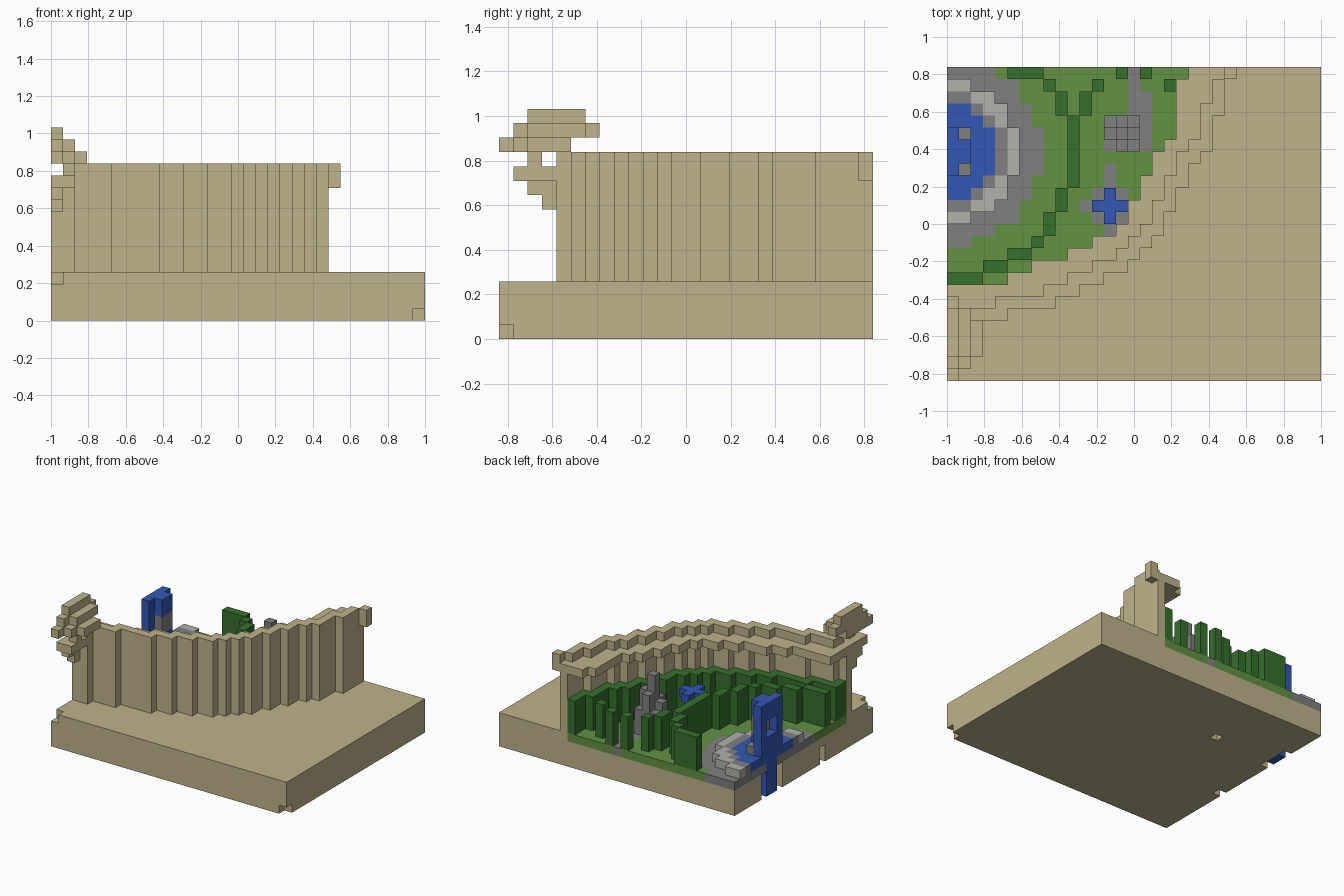
import bpy, bmesh
from math import hypot

if "Cube" in bpy.data.objects:
    bpy.data.objects.remove(bpy.data.objects["Cube"])

NX, NY, FLOOR = 31, 26, 4
V = 2 / NX
cells = {}  # grid cell -> (part, colour)


def srgb(h):
    out = []
    for n in range(0, 6, 2):
        c = int(h[n:n + 2], 16) / 255
        out.append(c / 12.92 if c < 0.04 else ((c + 0.055) / 1.055) ** 2.4)
    return (*out, 1)


COLOURS = {"sandstone": "beb38b", "grass": "629242", "hedge_green": "36702d",
           "grey_stone": "808080", "pale_stone": "b3b1ab", "water_blue": "3357b5"}
materials = {}
for name, code in COLOURS.items():
    mat = bpy.data.materials.new(name)
    mat.use_nodes = True
    mat.diffuse_color = srgb(code)
    bsdf = next(n for n in mat.node_tree.nodes if n.type == "BSDF_PRINCIPLED")
    bsdf.inputs["Base Color"].default_value = srgb(code)
    bsdf.inputs["Roughness"].default_value = 0.9
    materials[name] = mat


def fill(part, colour, xs, ys, zs):
    """Fill a block of grid cells; each span is (start, end) or one index."""
    spans = [range(*s) if isinstance(s, tuple) else (s,) for s in (xs, ys, zs)]
    for i in spans[0]:
        for j in spans[1]:
            for k in spans[2]:
                cells[i, j, k] = (part, colour)


def carve(x, y, zs):
    for k in range(*zs):
        cells.pop((x, y, k), None)


# Stepped outline of the curved wall: where each row ends
ROW_START = [4, 5, 6, 7, 8, 9, 10, 11, 12, 14, 16, 18, 19, 22]
ROW_END = [2, 5, 9, 11, 13, 15, 16, 17, 18, 19, 20, 21, 22, 23]


def reach(j):
    return max([e for s, e in zip(ROW_START, ROW_END) if s <= j], default=0)


def inside(i, j, depth=0):
    return i + depth < reach(j - depth)


# Open court edge, left uncovered by the ledge
COURT = dict(zip(range(8, NY), [5, 7, 10, 12, 14, 15, 15, 16, 16, 17, 17, 18,
                                19, 19, 19, 19, 19, 20]))

# Base slab
fill("base", "sandstone", (0, NX), (0, NY), (0, FLOOR))

# Court floor, wall, ledge and the hedge lining the wall
LEDGE = 11
for j in range(NY):
    for i in range(reach(j)):
        if inside(i, j, 1):
            plaza = hypot(i + 0.5, j + 0.5 - 19) < 7.8
            fill("court_floor", "grey_stone" if plaza else "grass", i, j, FLOOR - 1)
            if not inside(i, j, 2):
                fill("wall_hedge", "hedge_green", i, j, (FLOOR, FLOOR + 4))
        else:
            top = LEDGE if i == 0 or j == NY - 1 else LEDGE + 2
            fill("curved_wall", "sandstone", i, j, (FLOOR, top))
        if i >= COURT.get(j, 0) and (i, j, LEDGE) not in cells:
            fill("wall_ledge", "sandstone", i, j, LEDGE)
fill("wall_end_block", "sandstone", 23, NY - 1, (LEDGE, LEDGE + 2))

# Stepped ornament at the front end of the wall
for x, ys, z in [(0, 3, 9), (0, (2, 4), 10), ((0, 2), (1, 4), 11), (1, 2, 12),
                 (0, (0, 5), 13), (1, (1, 5), 13), (2, (2, 5), 13),
                 (0, (1, 7), 14), (1, (2, 6), 14), (0, (2, 6), 15)]:
    fill("wall_ornament", "sandstone", x, ys, z)

# Inner hedges
for x, y in [((5, 8), 25), (8, 24), (9, (22, 24)), (10, (16, 22)), (9, (14, 16)),
             (8, (12, 14)), (7, 11), ((5, 7), 10), ((3, 5), 9), ((0, 3), 8),
             (11, (22, 24)), (12, 24), (14, 25), (16, 25), (18, 24)]:
    fill("inner_hedge", "hedge_green", x, y, (FLOOR, FLOOR + 4))

# Stone paths
for x, y in [(15, (21, 26)), (16, (19, 24)), (13, (16, 18)), ((12, 15), (13, 16)),
             (11, 14), (13, 12), ((13, 16), (19, 22))]:
    fill("court_floor", "grey_stone", x, y, FLOOR - 1)

# Round pool with its rims
for i in range(6):
    for j in range(13, NY):
        r = hypot(i + 0.5, j + 0.5 - 19)
        if r < 3.9:
            fill("pool_water", "water_blue", i, j, FLOOR)
        elif r < 4.9:
            fill("pool_inner_rim", "grey_stone", i, j, FLOOR)
        elif r < 5.9:
            fill("pool_outer_rim", "pale_stone", i, j, FLOOR)

# Arched monument standing in the pool, with the spill below it
fill("monument", "water_blue", 0, (17, 21), (5, 11))
fill("monument", "water_blue", 1, (18, 20), (5, 11))
for j in (18, 19):
    carve(0, j, (7, 9))
    fill("monument_niche", "grey_stone", 1, j, (7, 9))
for j in (17, 20):
    fill("monument_foot", "grey_stone", 1, j, 5)
    carve(0, j, (0, 3))
fill("spill", "water_blue", 0, (18, 20), (0, FLOOR))

# Small cross fountain
fill("fountain", "water_blue", 13, 14, (FLOOR, 7))
fill("fountain", "water_blue", (12, 15), 14, 6)
fill("fountain", "water_blue", 13, (13, 16), 6)
for x, y in [(13, 13), (13, 15), (12, 14), (14, 14), (13, 14)]:
    fill("court_floor", "water_blue", x, y, FLOOR - 1)

# Stone tower
for x, y, top in [(14, 20, 11), (13, 20, 8), (15, 20, 9), (14, 21, 9), (13, 21, 7),
                  (14, 19, 8), (15, 19, 7), (15, 21, 7)]:
    fill("stone_tower", "grey_stone", x, y, (FLOOR, top))

# Chipped corners and pits of the base
carve(30, 0, (0, 1))
carve(0, 0, (3, 4))
carve(0, 9, (0, 2))
carve(8, 18, (0, 1))

# Turn each part into a mesh of its exposed sides
SIDES = [(a, s) for a in range(3) for s in (0, 1)]
CORNERS = [(0, 0), (1, 0), (1, 1), (0, 1)]
parts = {}
for cell, (part, colour) in cells.items():
    parts.setdefault(part, []).append((cell, colour))

for part, members in parts.items():
    bm = bmesh.new()
    verts = {}
    slots = sorted({c for _, c in members})
    for cell, colour in members:
        for axis, side in SIDES:
            beside = list(cell)
            beside[axis] += 2 * side - 1
            if tuple(beside) in cells:
                continue
            quad = []
            for u, w in (CORNERS if side else CORNERS[::-1]):
                p = list(cell)
                p[axis] += side
                p[(axis + 1) % 3] += u
                p[(axis + 2) % 3] += w
                key = tuple(p)
                if key not in verts:
                    verts[key] = bm.verts.new(((p[0] - NX / 2) * V, (p[1] - NY / 2) * V, p[2] * V))
                quad.append(verts[key])
            bm.faces.new(quad).material_index = slots.index(colour)
    bmesh.ops.dissolve_limit(bm, angle_limit=0.01, verts=bm.verts[:], edges=bm.edges[:],
                             delimit={"MATERIAL"})
    mesh = bpy.data.meshes.new(part)
    bm.to_mesh(mesh)
    bm.free()
    for s in slots:
        mesh.materials.append(materials[s])
    bpy.context.scene.collection.objects.link(bpy.data.objects.new(part, mesh))
